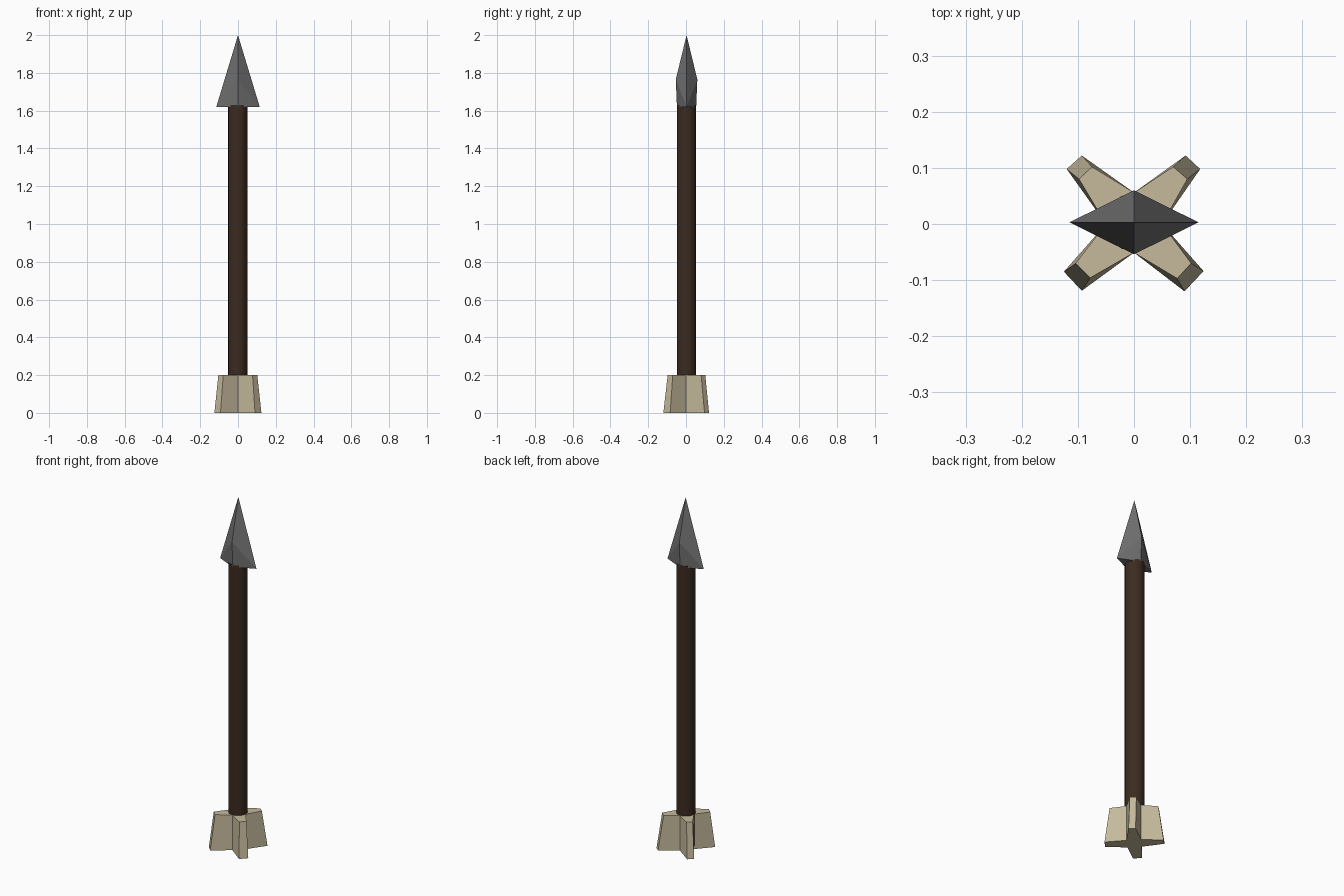
import bpy, bmesh
from math import radians

if "Cube" in bpy.data.objects:
    bpy.data.objects.remove(bpy.data.objects["Cube"])


def paint(obj, name, rgb):
    mat = bpy.data.materials.new(name)
    mat.diffuse_color = (*rgb, 1)
    mat.use_nodes = True
    mat.node_tree.nodes["Principled BSDF"].inputs["Base Color"].default_value = mat.diffuse_color
    obj.data.materials.append(mat)


def make(name, verts, faces):
    bm = bmesh.new()
    vs = [bm.verts.new(v) for v in verts]
    for f in faces:
        bm.faces.new([vs[i] for i in f])
    bmesh.ops.recalc_face_normals(bm, faces=bm.faces)
    mesh = bpy.data.meshes.new(name)
    bm.to_mesh(mesh)
    bm.free()
    obj = bpy.data.objects.new(name, mesh)
    bpy.context.collection.objects.link(obj)
    return obj


# Shaft: smooth wooden rod
z0, z1 = 0.02, 1.63
bpy.ops.mesh.primitive_cylinder_add(vertices=16, radius=0.051, depth=z1 - z0,
                                    location=(-0.002, 0.003, (z0 + z1) / 2))
shaft = bpy.context.object
shaft.name = "shaft"
bpy.ops.object.shade_smooth_by_angle(angle=radians(40))
paint(shaft, "dark_wood", (0.045, 0.024, 0.014))

# Arrowhead: flattened point with swept barbs and a narrower socket
cy = 0.003
verts = [(0, cy, 2.0), (0, cy - 0.057, 1.765), (0, cy + 0.057, 1.765)]
base = [(0.115, 0), (0.05, 0.03), (0, 0.051), (-0.05, 0.03),
        (-0.115, 0), (-0.05, -0.03), (0, -0.051), (0.05, -0.03)]
verts += [(x, cy + y, 1.62) for x, y in base]
faces = [(0, 1, 3), (0, 3, 2), (0, 2, 7), (0, 7, 1)]
for i in range(8):
    ridge = 2 if i < 4 else 1
    faces.append((ridge, 3 + i, 3 + (i + 1) % 8))
faces.append(tuple(range(3, 11)))
head = make("arrowhead", verts, faces)
paint(head, "iron", (0.16, 0.16, 0.16))

# Fletching: four tapered vanes forming a star, wider at the bottom
bottom = [(0.05, 0), (0.118, 0.098), (0.092, 0.122), (0, 0.056),
          (-0.093, 0.122), (-0.12, 0.098), (-0.05, 0), (-0.125, -0.085),
          (-0.093, -0.119), (0, -0.051), (0.09, -0.12), (0.124, -0.084)]
top = [(0.05, 0), (0.095, 0.08), (0.070, 0.102), (0, 0.056),
       (-0.075, 0.102), (-0.098, 0.08), (-0.05, 0), (-0.104, -0.07),
       (-0.078, -0.096), (0, -0.051), (0.077, -0.097), (0.102, -0.07)]
n = len(bottom)
verts = [(x, y, 0) for x, y in bottom] + [(x, y, 0.2) for x, y in top]
faces = [(i, (i + 1) % n, n + (i + 1) % n, n + i) for i in range(n)]
for s in (0, n):
    for k in range(0, n, 3):
        # vane cap, then its triangle of the central square
        faces.append((s + k, s + k + 1, s + k + 2, s + (k + 3) % n))
    faces.append(tuple(s + k for k in range(0, n, 3)))
fletching = make("fletching", verts, faces)
paint(fletching, "feather", (0.56, 0.49, 0.33))
